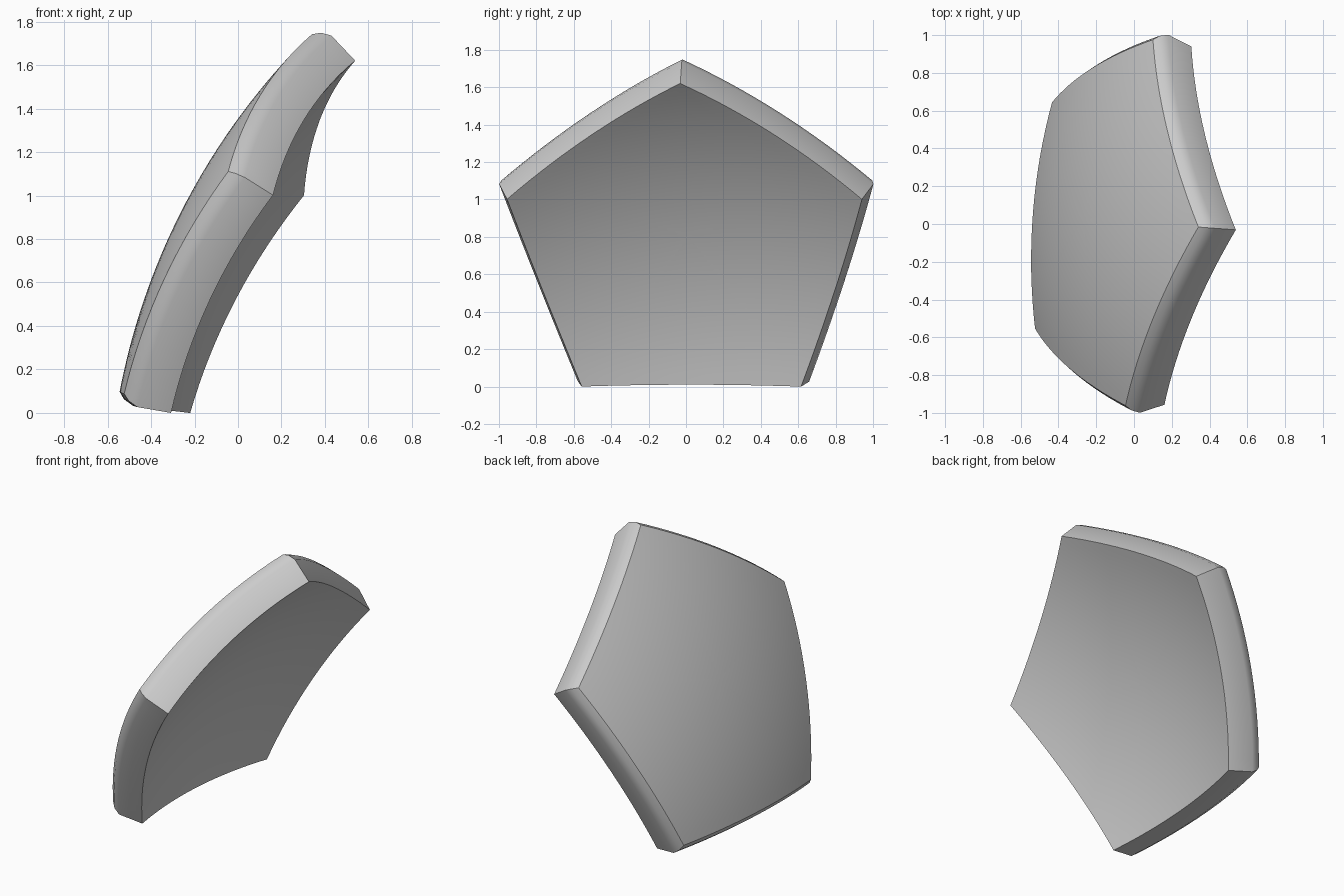
import bpy, bmesh, math
from mathutils import Vector

cube = bpy.data.objects.get("Cube")
if cube:
    bpy.data.objects.remove(cube, do_unlink=True)

# Panel frame: up the face, across the face, outward from the ball
up = Vector((0.444, -0.033, 0.896)).normalized()
across = Vector((0.075, 0.997, 0.0))
across = (across - up * across.dot(up)).normalized()
out = across.cross(up).normalized() * -1
ball_centre = Vector((0.096, 0.002, 0.724)) - out * 2.736
SPREAD = 1 / 2.736        # pentagon circumradius at unit distance
SEGMENTS = 16             # divisions along each pentagon side
RINGS = 14                # divisions from middle to rim
R_IN, R_EDGE, R_OUT = 2.914, 3.073, 3.14
BEVEL = 0.941             # rim scale where the bevel meets the outer skin


def pentagon_outline():
    corners = [(math.sin(i * math.tau / 5), math.cos(i * math.tau / 5)) for i in range(5)]
    points = []
    for i in range(5):
        a, b = Vector(corners[i]), Vector(corners[(i + 1) % 5])
        points += [a.lerp(b, k / SEGMENTS) for k in range(SEGMENTS)]
    return points


def on_ball(p, scale, radius):
    ray = out + (across * p.x + up * p.y) * (scale * SPREAD)
    return ball_centre + ray.normalized() * radius


# Section from the inner middle, round the rim, to the outer middle
section = [(i / RINGS, R_IN) for i in range(1, RINGS + 1)]
section += [(1, R_EDGE), (0.975, 3.115)]
section += [(BEVEL * i / RINGS, R_OUT) for i in range(RINGS, 0, -1)]

bm = bmesh.new()
outline = pentagon_outline()
count = len(outline)
loops = [[bm.verts.new(on_ball(p, s, r)) for p in outline] for s, r in section]
for low, high in zip(loops, loops[1:]):
    for i in range(count):
        j = (i + 1) % count
        bm.faces.new((low[i], low[j], high[j], high[i]))
for loop, radius in ((loops[0], R_IN), (loops[-1], R_OUT)):
    middle = bm.verts.new(on_ball(Vector((0, 0)), 0, radius))
    for i in range(count):
        bm.faces.new((loop[i], loop[(i + 1) % count], middle))
bmesh.ops.recalc_face_normals(bm, faces=bm.faces)

mesh = bpy.data.meshes.new("curved_pentagon_panel")
bm.to_mesh(mesh)
bm.free()
panel = bpy.data.objects.new("curved_pentagon_panel", mesh)
bpy.context.collection.objects.link(panel)

# Plain grey
grey = bpy.data.materials.new("plain_grey")
grey.use_nodes = True
colour = (0.6, 0.6, 0.6, 1)
grey.diffuse_color = colour
grey.node_tree.nodes["Principled BSDF"].inputs["Base Color"].default_value = colour
mesh.materials.append(grey)

# Smooth skins with crisp rim edges
bpy.ops.object.select_all(action='DESELECT')
panel.select_set(True)
bpy.context.view_layer.objects.active = panel
bpy.ops.object.shade_smooth_by_angle(angle=math.radians(32))
